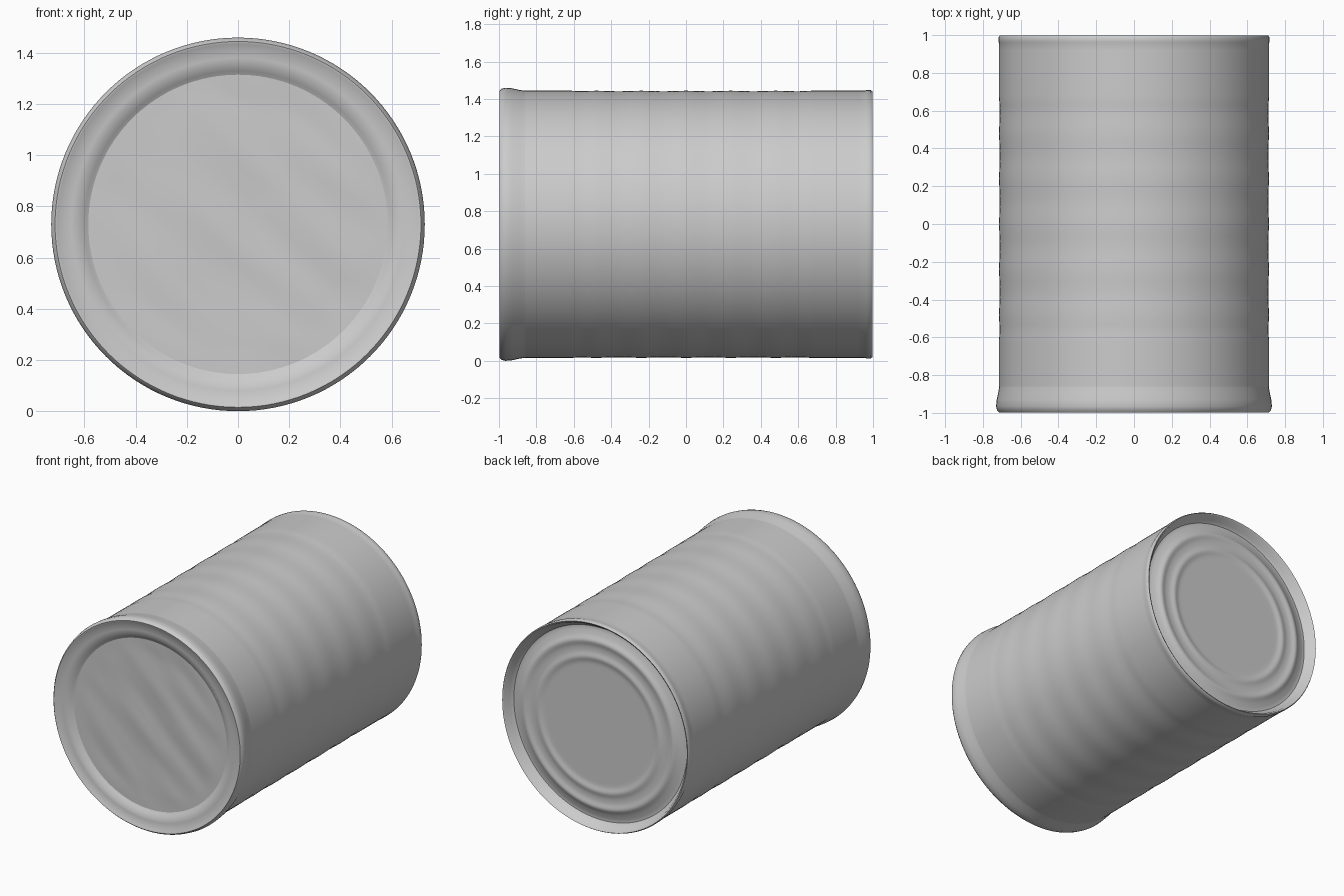
import bpy, bmesh, math
from mathutils import Vector, noise

cube = bpy.data.objects.get("Cube")
if cube:
    bpy.data.objects.remove(cube, do_unlink=True)

SEGMENTS = 128
AXIS_Z = 0.73

metal = bpy.data.materials.new("plain grey metal")
metal.use_nodes = True
grey = (0.6, 0.6, 0.6, 1)
metal.diffuse_color = grey
metal.node_tree.nodes["Principled BSDF"].inputs["Base Color"].default_value = grey


def lathe(name, profile, shape=None):
    """Turn (radius, y) points, ordered front to back, about the long axis."""
    bm = bmesh.new()
    rings = []
    for r, y in profile:
        ring = []
        for j in range(SEGMENTS):
            a = math.tau * j / SEGMENTS
            x, z = r * math.cos(a), r * math.sin(a)
            dy = shape(x, z, r) if shape else 0
            ring.append(bm.verts.new((x, y + dy, z + AXIS_Z)))
        rings.append(ring)
    for a, b in zip(rings, rings[1:]):
        for j in range(SEGMENTS):
            k = (j + 1) % SEGMENTS
            bm.faces.new((a[j], b[j], b[k], a[k]))
    bmesh.ops.remove_doubles(bm, verts=bm.verts, dist=1e-5)
    mesh = bpy.data.meshes.new(name)
    bm.to_mesh(mesh)
    bm.free()
    mesh.materials.append(metal)
    obj = bpy.data.objects.new(name, mesh)
    bpy.context.collection.objects.link(obj)
    bpy.ops.object.select_all(action="DESELECT")
    obj.select_set(True)
    bpy.context.view_layer.objects.active = obj
    bpy.ops.object.shade_smooth_by_angle(angle=math.radians(50))


def wrinkle(x, z, r):
    """Soft diagonal creases that fade out towards the lid's edge."""
    fade = max(0, min(1, (0.58 - r) / 0.1))
    return 0.008 * fade * noise.noise(Vector(((x + z) * 5, (x - z) * 1.5, 0)))


# Side wall with shallow ribs along its middle
wall = []
for i in range(101):
    y = -0.86 + i * 0.0178
    ribs = max(0, min(1, (0.64 - abs(y - 0.03)) / 0.06))
    wall.append((0.714 - 0.003 * ribs * (1 - math.cos(math.tau * y / 0.24)) / 2, y))
lathe("can_wall", wall)

# Flared front rim with its sloping inner ledge
front_rim = [(0.585, -0.958), (0.6, -0.966), (0.62, -0.981), (0.65, -0.985),
             (0.695, -0.988), (0.705, -0.995), (0.715, -0.997), (0.725, -0.985),
             (0.73, -0.965), (0.727, -0.93), (0.718, -0.89), (0.714, -0.86)]
lathe("front_rim", front_rim)

# Shallow front lid, slightly creased
lathe("front_lid", [(0.585 * i / 30, -0.958) for i in range(31)], wrinkle)

# Thin back rim and its inner wall
back_rim = [wall[-1], (0.714, 0.955), (0.717, 0.965), (0.717, 0.988),
            (0.711, 0.997), (0.7, 0.99), (0.685, 0.95), (0.665, 0.935)]
lathe("back_rim", back_rim)

# Back panel rising from its edge groove, with two low rings
back_panel = []
for i in range(61):
    r = 0.665 * (1 - i / 60)
    rise = 0.02 * max(0, min(1, (0.65 - r) / 0.07))
    rings = sum(math.exp(-((r - c) / 0.025) ** 2) for c in (0.46, 0.57))
    back_panel.append((r, 0.935 + rise + 0.009 * rings))
lathe("back_panel", back_panel)
